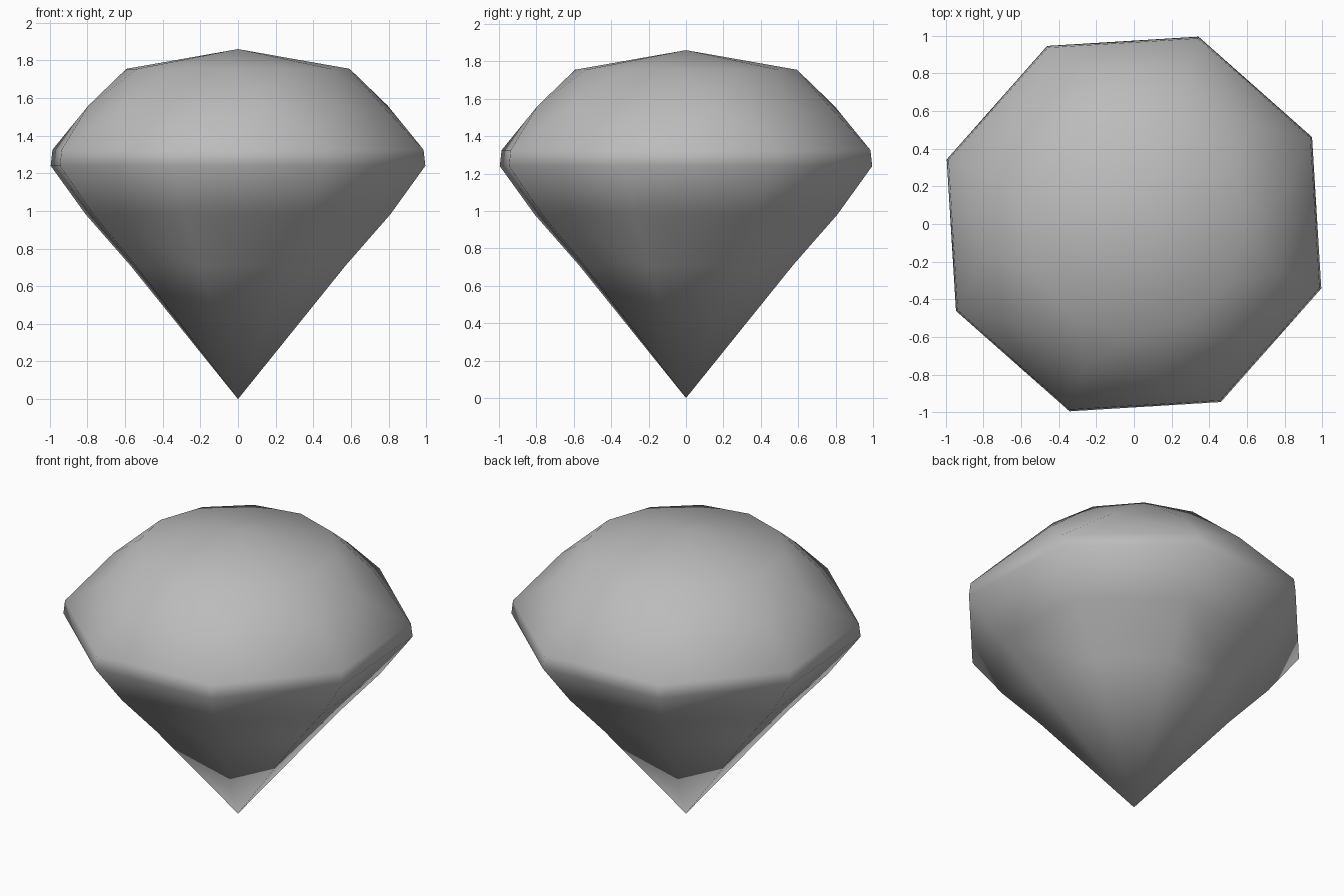
import bpy, bmesh
from math import cos, sin, pi, radians

cube = bpy.data.objects.get("Cube")
if cube:
    bpy.data.objects.remove(cube)

TURN = radians(26)          # direction of the first girdle corner

mat = bpy.data.materials.new("grey_stone")
mat.use_nodes = True
GREY = (0.5, 0.5, 0.5, 1)
mat.diffuse_color = GREY
mat.node_tree.nodes["Principled BSDF"].inputs["Base Color"].default_value = GREY

bm = bmesh.new()


def ring(sides, radius, z, offset=0.0):
    """Ring of corners; each entry is (angle, vertex)."""
    out = []
    for i in range(sides):
        a = offset + 2 * pi * i / sides
        pos = (radius * cos(a + TURN), radius * sin(a + TURN), z)
        out.append((a, bm.verts.new(pos)))
    return out


def bridge(low, high):
    """Triangulate between two rings, even with different side counts."""
    i = j = 0
    n, m = len(low), len(high)

    def angle(r, k):
        return r[k % len(r)][0] + 2 * pi * (k // len(r))

    while i < n or j < m:
        a, b = low[i % n][1], high[j % m][1]
        step_low = j >= m or (i < n and angle(low, i + 1) <= angle(high, j + 1))
        if step_low:
            i += 1
            bm.faces.new((a, low[i % n][1], b))
        else:
            j += 1
            bm.faces.new((a, high[j % m][1], b))


def cap(r, z):
    """Close a ring with a fan to a point on the axis."""
    tip = bm.verts.new((0, 0, z))
    for k in range(len(r)):
        bm.faces.new((r[k][1], r[(k + 1) % len(r)][1], tip))


# pavilion, girdle and crown rings from bottom to top
half = pi / 12
rings = [
    ring(8, 0.605, 0.71),
    ring(8, 0.855, 0.98),
    ring(8, 1.053, 1.24),
    ring(8, 1.043, 1.325),
    ring(12, 0.81, 1.56, half),
    ring(12, 0.595, 1.755),
]
for low, high in zip(rings, rings[1:]):
    bridge(low, high)
cap(rings[0], 0.0)
cap(rings[-1], 1.86)
bmesh.ops.recalc_face_normals(bm, faces=bm.faces)
for f in bm.faces:
    f.smooth = True

mesh = bpy.data.meshes.new("gemstone")
bm.to_mesh(mesh)
bm.free()
mesh.materials.append(mat)
gem = bpy.data.objects.new("gemstone", mesh)
bpy.context.collection.objects.link(gem)
